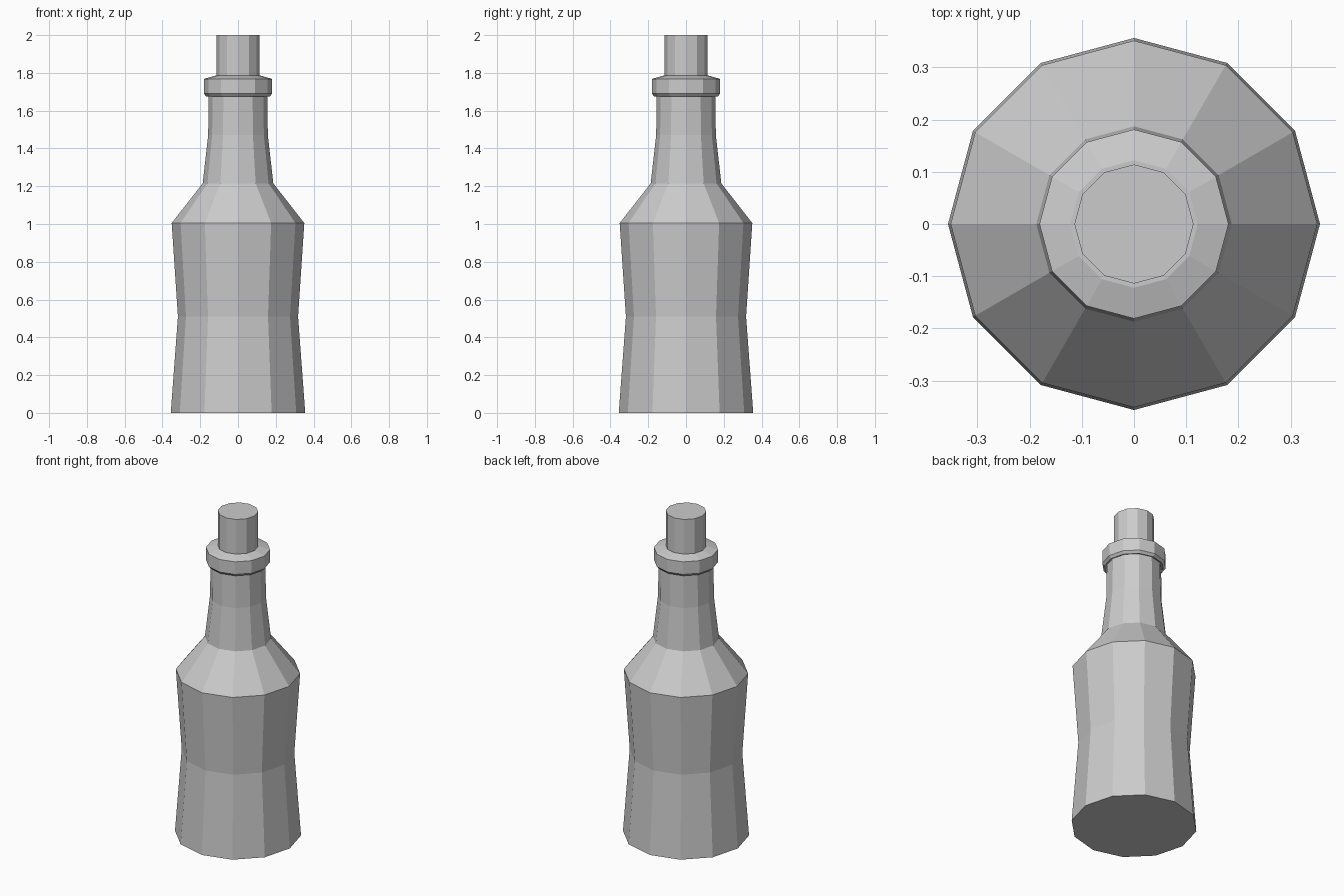
import bpy, bmesh
from math import cos, sin, tau

if "Cube" in bpy.data.objects:
    bpy.data.objects.remove(bpy.data.objects["Cube"])

SIDES = 12


def lathe(name, profile):
    """Spin a (radius, z) profile into a flat-shaded, capped solid."""
    bm = bmesh.new()
    rings = [[bm.verts.new((r * cos(tau * i / SIDES), r * sin(tau * i / SIDES), z))
              for i in range(SIDES)] for r, z in profile]
    for low, high in zip(rings, rings[1:]):
        for i in range(SIDES):
            j = (i + 1) % SIDES
            bm.faces.new((low[i], low[j], high[j], high[i]))
    bm.faces.new(rings[0][::-1])
    bm.faces.new(rings[-1])
    mesh = bpy.data.meshes.new(name)
    bm.to_mesh(mesh)
    bm.free()
    obj = bpy.data.objects.new(name, mesh)
    bpy.context.collection.objects.link(obj)
    return obj


# Bottle: waisted body, sloped shoulder, neck, lip collar
lathe("bottle", [
    (0.356, 0.0), (0.318, 0.51), (0.351, 1.005), (0.187, 1.215),
    (0.158, 1.47), (0.155, 1.68), (0.168, 1.675), (0.181, 1.69),
    (0.181, 1.768), (0.122, 1.785),
])

# Cork stopper, seated just inside the lip
lathe("cork", [(0.114, 1.77), (0.114, 2.0)])
